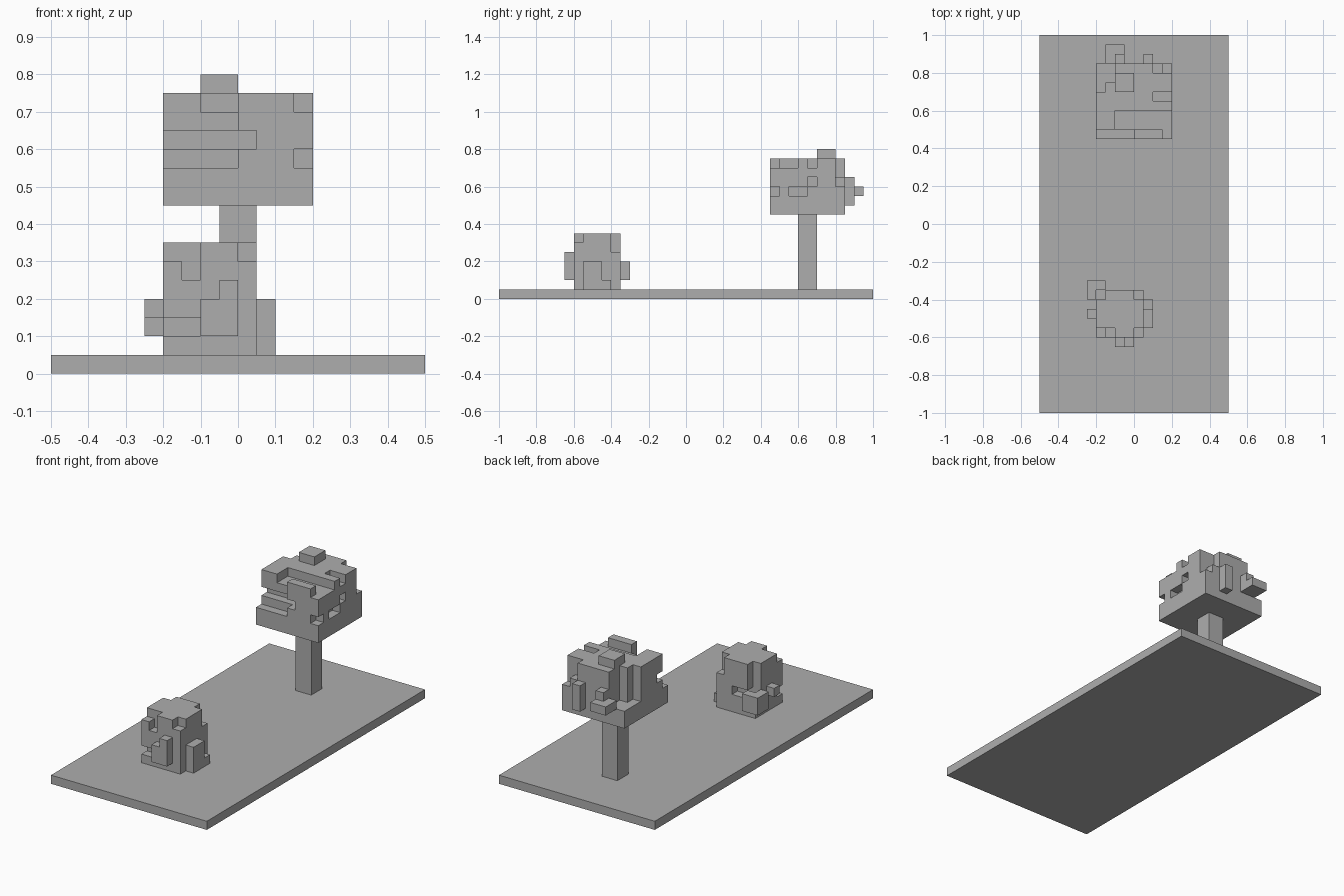
import bpy
import bmesh
from itertools import product
from mathutils import Vector

CELL = 0.05

cube = bpy.data.objects.get("Cube")
if cube:
    bpy.data.objects.remove(cube, do_unlink=True)

grey = bpy.data.materials.new("plain_grey")
grey.use_nodes = True
colour = (0.42, 0.42, 0.42, 1)
grey.diffuse_color = colour
grey.node_tree.nodes["Principled BSDF"].inputs["Base Color"].default_value = colour


def block(x, y, z):
    """Cells of a block; each axis is one index or an inclusive (first, last) pair."""
    spans = [(a, a) if isinstance(a, int) else a for a in (x, y, z)]
    return set(product(*(range(lo, hi + 1) for lo, hi in spans)))


def finish(name, bm):
    mesh = bpy.data.meshes.new(name)
    bm.to_mesh(mesh)
    bm.free()
    mesh.materials.append(grey)
    obj = bpy.data.objects.new(name, mesh)
    bpy.context.collection.objects.link(obj)
    return obj


def box(name, low, high):
    low, high = Vector(low), Vector(high)
    bm = bmesh.new()
    bmesh.ops.create_cube(bm, size=1)
    for v in bm.verts:
        v.co = (low + high) / 2 + v.co * (high - low)
    return finish(name, bm)


def voxels(name, origin, cells):
    """Outer skin of a set of cells."""
    bm = bmesh.new()
    corners = {}

    def corner(key):
        if key not in corners:
            corners[key] = bm.verts.new(Vector(origin) + Vector(key) * CELL)
        return corners[key]

    for cell in sorted(cells):
        for axis, side in product(range(3), (0, 1)):
            neighbour = list(cell)
            neighbour[axis] += 2 * side - 1
            if tuple(neighbour) in cells:
                continue
            ring = []
            for u, v in ((0, 0), (1, 0), (1, 1), (0, 1)):
                key = list(cell)
                key[axis] += side
                key[(axis + 1) % 3] += u
                key[(axis + 2) % 3] += v
                ring.append(corner(tuple(key)))
            bm.faces.new(ring if side else ring[::-1])
    return finish(name, bm)


# Ground slab and trunk
box("ground_slab", (-0.5, -1, 0), (0.5, 1, CELL))
box("tree_trunk", (-CELL, 0.6, CELL), (CELL, 0.7, 0.45))

# Tree crown: solid mass, carved notches, then protruding knobs
crown = block((0, 7), (0, 7), (0, 5))
for notch in (
    # front grooves
    ((0, 3), 0, 2), ((0, 4), (0, 1), 3), ((0, 3), 0, (4, 5)),
    # top channels
    ((2, 7), (1, 2), 5), (7, 0, 5), ((6, 7), 4, 5),
    # holes on the left side
    (7, 0, 2), (7, (2, 3), 2), (7, 4, 3),
    # broken back corners
    (7, 7, (3, 5)), (6, 7, (4, 5)),
    (0, (5, 7), (2, 5)), (1, (6, 7), (2, 5)),
):
    crown -= block(*notch)
for knob in (
    ((2, 3), (5, 6), 6),
    (5, 8, (1, 3)),
    (1, (8, 9), 2), (2, 9, 2), (2, 8, (2, 3)),
):
    crown |= block(*knob)
voxels("tree_crown", (-0.2, 0.45, 0.45), crown)

# Bush: solid mass, carved notches, then protruding knobs
bush = block((0, 4), (0, 4), (0, 5))
for notch in (
    ((0, 1), 0, 1), (1, 0, 4), ((0, 1), 0, 5),
    (4, 0, 5), (4, 4, (4, 5)),
    (0, 4, (3, 5)), ((0, 2), 4, 2),
):
    bush -= block(*notch)
for knob in (
    (2, -1, (1, 2)), (3, -1, (1, 3)),
    (5, (1, 2), (0, 2)), (5, 3, 0),
    (-1, 2, 2), ((-1, 0), 5, (1, 2)), (-1, 4, (1, 2)),
):
    bush |= block(*knob)
voxels("bush", (-0.2, -0.6, CELL), bush)
